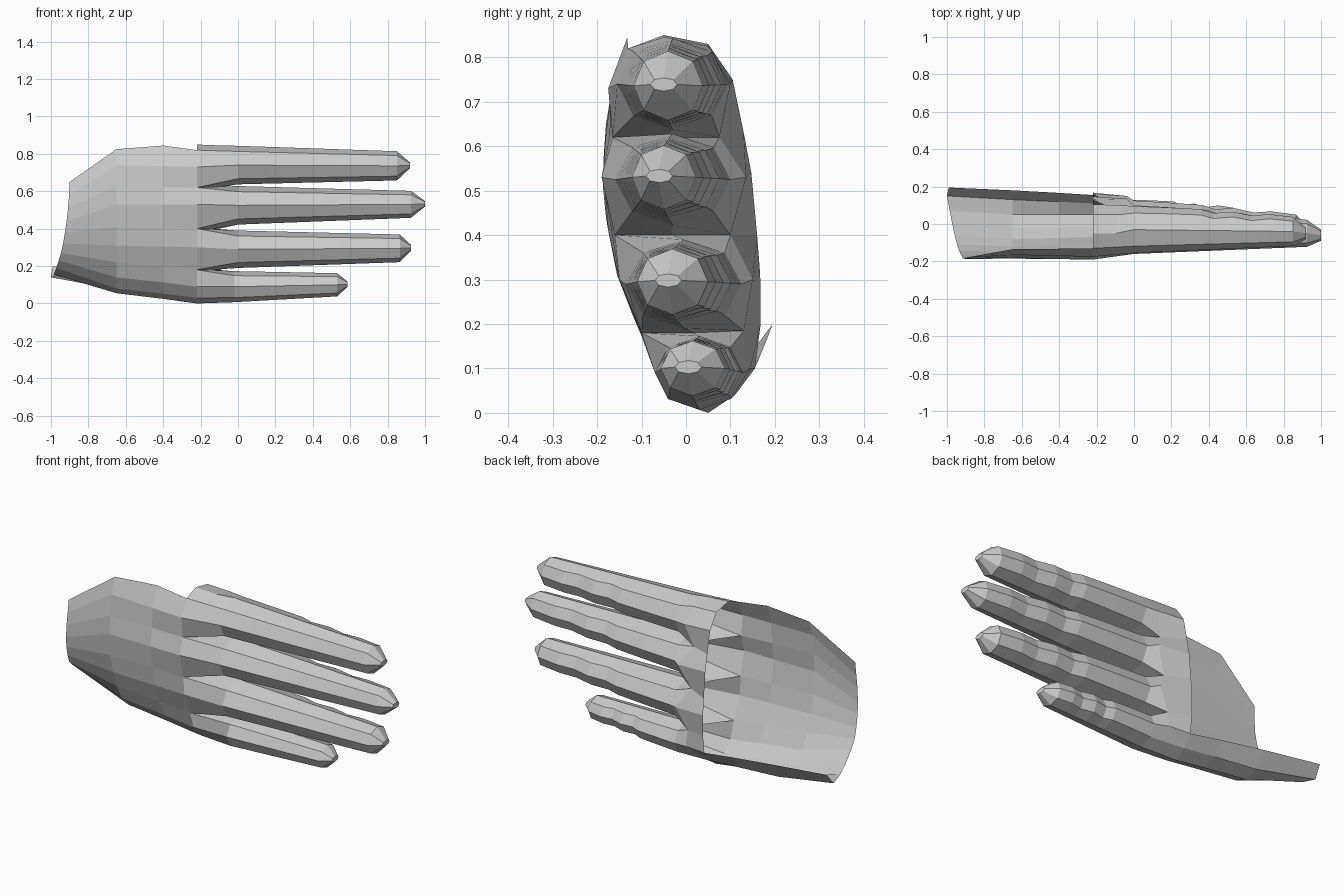
import bpy, math

if "Cube" in bpy.data.objects:
    bpy.data.objects.remove(bpy.data.objects["Cube"])


def make_object(name, verts, faces):
    me = bpy.data.meshes.new(name)
    me.from_pydata(verts, [], faces)
    me.update()
    ob = bpy.data.objects.new(name, me)
    bpy.context.collection.objects.link(ob)
    return ob


def loft(name, rows, closed=False, cap_end=False):
    """Skin equal-length rows of points with quads."""
    n = len(rows[0])
    verts = [p for row in rows for p in row]
    faces = []
    for r in range(len(rows) - 1):
        for i in range(n if closed else n - 1):
            j = (i + 1) % n
            faces.append((r * n + i, r * n + j, (r + 1) * n + j, (r + 1) * n + i))
    if cap_end:
        faces.append(tuple((len(rows) - 1) * n + i for i in range(n)))
    return make_object(name, verts, faces)


def lerp(a, b, t):
    return a + (b - a) * t


# Open cross-sections (y, z) of the shell, from upper rim round the front to the lower lip
wrist = [(-.18, .65), (-.185, .58), (-.187, .51), (-.18, .44), (-.165, .38), (-.14, .32),
         (-.11, .27), (-.06, .23), (0, .19), (.07, .155), (.15, .14), (.195, .2)]
middle = [(-.135, .825), (-.165, .74), (-.18, .63), (-.185, .53), (-.175, .41), (-.155, .31),
          (-.12, .22), (-.08, .14), (-.02, .08), (.05, .055), (.13, .075), (.18, .16)]
knuckle = [(-.13, .82), (-.175, .73), (-.165, .62), (-.19, .53), (-.16, .40), (-.15, .30),
           (-.1, .18), (-.07, .09), (-.02, .03), (.05, 0), (.11, .04), (.155, .1)]
KX = -.22

rows = [[(-.9 - .1 * (i / 10) ** 1.5 if i < 11 else -.99, y, z) for i, (y, z) in enumerate(wrist)]]
rows.append([(-.65, y, z) for y, z in middle])
rows.append([(-.4, lerp(a[0], b[0], .55), lerp(a[1], b[1], .55) + (.022 if i == 0 else 0))
             for i, (a, b) in enumerate(zip(middle, knuckle))])
front = [(KX, y, z) for y, z in knuckle]
rows.append(front)
loft("back_of_hand", rows)

# Short palm strip: free edge, then the line where the fingers begin
palm_edge = [(-.05, .85), (.05, .83), (.105, .75), (.13, .63), (.147, .54),
             (.16, .4), (.167, .31), (.168, .2), (.155, .1)]
rim = [front[0]] + [(KX, y, z) for y, z in palm_edge]
root = [front[0], (-.1, -.05, .845), (-.08, .05, .825), (-.06, .1, .74), (-.1, .075, .62),
        (-.04, .135, .53), (-.1, .1, .4), (-.04, .15, .3), (-.1, .13, .185), (-.1, .145, .1)]
loft("palm", [rim, root])

# Webs between fingers: front, middle and back points
webs = [(front[f], (-.13, (front[f][1] + root[b][1]) / 2, front[f][2]), root[b])
        for f, b in ((2, 4), (4, 6), (6, 8))]

# Upper side of the first finger and lower side of the last
top_side = (front[0], root[1], root[2])
low_side = (front[8], front[9], front[10])
# Small gusset joining the lower lip to the last finger root
make_object("lower_gusset", [front[10], front[11], root[9]], [(0, 1, 2)])

sides = [top_side] + webs + [low_side]
crests = [front[1], front[3], front[5], front[7]]
backs = [root[3], root[5], root[7], root[9]]

# Finger sizes: start and end as (x, y, z, y radius, z radius), then the tip x
fingers = [
    ((0, -.03, .74, .125, .103), (.85, -.04, .736, .078, .078), .92),
    ((0, -.03, .525, .13, .103), (.925, -.05, .53, .072, .072), 1.0),
    ((0, -.005, .29, .13, .1), (.865, -.03, .295, .08, .074), .925),
    ((-.02, .03, .09, .1, .083), (.53, .015, .1, .072, .062), .585),
]
# Position along finger and palm-side swelling
stations = [(0, 0), (.2, .005), (.42, .008), (.5, -.008), (.62, .006), (.74, -.008), (.85, .006), (1, 0)]


def ring(x, cy, cz, ry, rz, swell=0):
    pts = []
    for i in range(8):
        a = math.radians(45 * i)
        y = cy - ry * math.cos(a)
        pts.append((x, y + (swell if 3 <= i <= 5 else 0), cz + rz * math.sin(a)))
    return pts


for k, (start, end, tip) in enumerate(fingers):
    up, down = sides[k], sides[k + 1]
    rings = [[crests[k], *up, backs[k], down[2], down[1], down[0]]]
    for t, swell in stations:
        rings.append(ring(*[lerp(a, b, t) for a, b in zip(start, end)], swell))
    rings.append(ring(tip, end[1] - .01, end[2] + .003, .03, .015))
    loft(f"finger_{k + 1}", rings, closed=True, cap_end=True)
